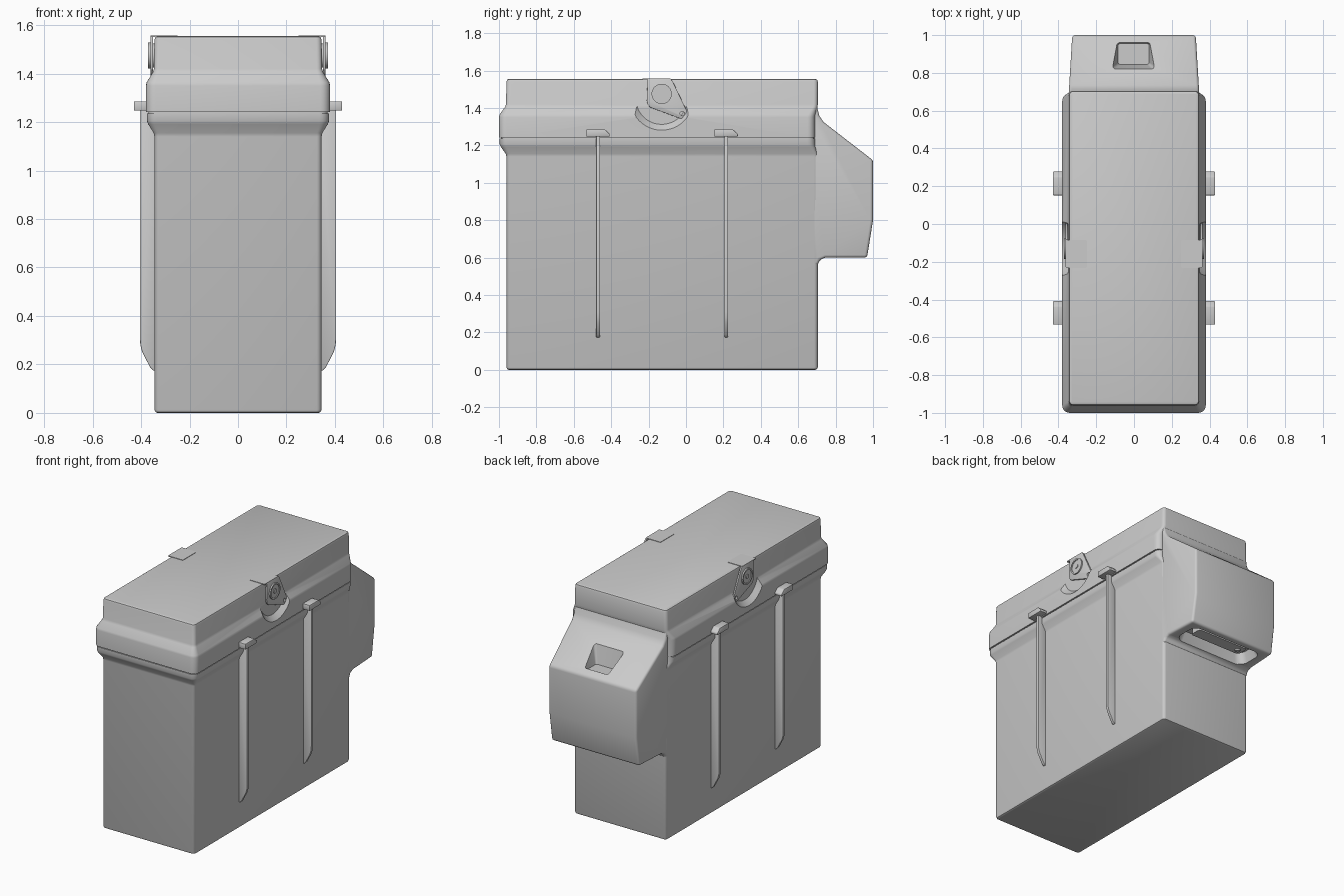
import bpy, bmesh, math
from mathutils import Matrix

if "Cube" in bpy.data.objects:
    bpy.data.objects.remove(bpy.data.objects["Cube"])


def finish(name, bm, bevel=0.0, segs=2, mirror=False, cutters=(), angle=35):
    bmesh.ops.recalc_face_normals(bm, faces=bm.faces[:])
    me = bpy.data.meshes.new(name)
    bm.to_mesh(me)
    bm.free()
    ob = bpy.data.objects.new(name, me)
    bpy.context.collection.objects.link(ob)
    if bevel:
        m = ob.modifiers.new("bevel", 'BEVEL')
        m.width, m.segments, m.limit_method = bevel, segs, 'ANGLE'
        m.angle_limit = math.radians(25)
    if mirror:
        ob.modifiers.new("mirror", 'MIRROR').use_mirror_merge = False
    for c in cutters:
        m = ob.modifiers.new("cut", 'BOOLEAN')
        m.object, m.operation, m.solver = c, 'DIFFERENCE', 'EXACT'
    bpy.ops.object.select_all(action='DESELECT')
    ob.select_set(True)
    bpy.context.view_layer.objects.active = ob
    bpy.ops.object.convert(target='MESH')
    bpy.ops.object.shade_smooth_by_angle(angle=math.radians(angle))
    return ob


def loft(rings):
    """Stack of rounded rectangles: (z, x0, x1, y0, y1, corner radius)."""
    bm = bmesh.new()
    n, prev = 5, None
    for z, x0, x1, y0, y1, r in rings:
        ring = []
        corners = ((x1 - r, y1 - r), (x0 + r, y1 - r), (x0 + r, y0 + r), (x1 - r, y0 + r))
        for k, (cx, cy) in enumerate(corners):
            for i in range(n + 1):
                a = math.pi / 2 * (k + i / n)
                ring.append(bm.verts.new((cx + r * math.cos(a), cy + r * math.sin(a), z)))
        if prev:
            for i in range(len(ring)):
                j = (i + 1) % len(ring)
                bm.faces.new((prev[i], prev[j], ring[j], ring[i]))
        else:
            bm.faces.new(ring)
        prev = ring
    bm.faces.new(prev)
    return bm


def shell(rings):
    return loft([(z, -hx, hx, y0, y1, r) for z, hx, y0, y1, r in rings])


def prism(pts, a, b, axis):
    """2D outline extruded along x (points are y,z) or y (points are x,z)."""
    bm = bmesh.new()
    put = (lambda p, t: (t, p[0], p[1])) if axis == 'x' else (lambda p, t: (p[0], t, p[1]))
    lo, hi = ([bm.verts.new(put(p, t)) for p in pts] for t in (a, b))
    bm.faces.new(lo)
    bm.faces.new(hi)
    for i in range(len(pts)):
        j = (i + 1) % len(pts)
        bm.faces.new((lo[i], lo[j], hi[j], hi[i]))
    return bm


def disc(x0, x1, y, z, r0, r1=None, segs=32):
    """Cylinder or cone lying along x."""
    bm = bmesh.new()
    mat = Matrix.Translation(((x0 + x1) / 2, y, z)) @ Matrix.Rotation(math.pi / 2, 4, 'Y')
    bmesh.ops.create_cone(bm, cap_ends=True, segments=segs, radius1=r0,
                          radius2=r0 if r1 is None else r1, depth=x1 - x0, matrix=mat)
    return bm


# Main body with a flared rim
finish("body", shell([
    (0.0, 0.333, -0.948, 0.693, 0.012), (0.004, 0.341, -0.956, 0.701, 0.018),
    (0.014, 0.345, -0.96, 0.705, 0.02), (1.14, 0.345, -0.96, 0.705, 0.02),
    (1.155, 0.348, -0.964, 0.705, 0.022), (1.192, 0.371, -0.99, 0.692, 0.035),
    (1.205, 0.376, -0.996, 0.69, 0.04), (1.236, 0.376, -0.996, 0.69, 0.04)]))
finish("seam", shell([(1.23, 0.37, -0.99, 0.685, 0.035), (1.25, 0.37, -0.99, 0.685, 0.035)]))

# Lid with round recesses for the latches
recesses = [finish("recess_cutter", disc(0.349, 0.401, -0.13, 1.45, 0.138, 0.19, 48), mirror=True)]
recesses[0].hide_render = True
finish("lid", shell([
    (1.242, 0.38, -1.0, 0.69, 0.04), (1.35, 0.38, -1.0, 0.69, 0.04),
    (1.364, 0.377, -0.997, 0.692, 0.038), (1.405, 0.352, -0.968, 0.703, 0.025),
    (1.42, 0.347, -0.962, 0.705, 0.022), (1.54, 0.345, -0.96, 0.705, 0.022),
    (1.551, 0.341, -0.956, 0.701, 0.018), (1.555, 0.332, -0.947, 0.692, 0.012)]),
    cutters=recesses)

# Rear housing with a pocket in its slope and a hand recess underneath
pocket = finish("pocket_cutter", loft([
    (1.135, -0.085, 0.08, 0.845, 0.955, 0.012), (1.30, -0.125, 0.12, 0.812, 1.01, 0.02)]))
hand_cut = finish("hand_recess_cutter", loft([
    (0.55, -0.29, 0.29, 0.725, 0.94, 0.06), (0.67, -0.25, 0.25, 0.75, 0.91, 0.05)]))
for c in (pocket, hand_cut):
    c.hide_render = True
side = [(0.62, 0.56), (0.705, 0.56), (0.715, 0.588), (0.745, 0.6), (0.968, 0.6), (1.0, 0.8),
        (1.0, 1.12), (0.735, 1.325), (0.712, 1.36), (0.70, 1.41), (0.62, 1.41)]
bm = prism(side, -1, 1, 'x')
for v in bm.verts:
    v.co.x *= 0.345 - max(0, v.co.y - 0.70) * 0.06
finish("rear_housing", bm, bevel=0.022, segs=3, cutters=(pocket, hand_cut))

# Plate and screw inside the hand recess
finish("recess_plate", loft([(0.625, -0.19, 0.2, 0.80, 0.885, 0.02),
                             (0.675, -0.19, 0.2, 0.80, 0.885, 0.02)]))
bm = bmesh.new()
bmesh.ops.create_cone(bm, cap_ends=True, segments=20, radius1=0.016, radius2=0.02, depth=0.012,
                      matrix=Matrix.Translation((-0.15, 0.842, 0.622)))
finish("recess_screw", bm)

# Side ribs with clips over the seam
rib = [(0.33, 0.17), (0.35, 0.175), (0.362, 0.187), (0.395, 0.25), (0.403, 0.28),
       (0.405, 0.31), (0.405, 1.25), (0.33, 1.25)]
for i, y in enumerate((-0.47, 0.215)):
    finish(f"side_rib_{i + 1}", prism(rib, y - 0.01, y + 0.01, 'y'), bevel=0.003, mirror=True)
    clip = [(y - 0.063, 1.247), (y - 0.063, 1.286), (y + 0.035, 1.286),
            (y + 0.062, 1.262), (y + 0.062, 1.247)]
    finish(f"clip_{i + 1}", prism(clip, 0.36, 0.43, 'x'), bevel=0.005, mirror=True)

# Latches: plate, top tab, pivot and pin
holes = [finish("pin_cutter", disc(0.34, 0.38, -0.02, 1.37, 0.012), mirror=True)]
holes[0].hide_render = True
plate = [(-0.205, 1.557), (-0.082, 1.557), (-0.07, 1.54), (0.004, 1.385), (0.005, 1.36),
         (-0.008, 1.344), (-0.028, 1.342), (-0.19, 1.402), (-0.205, 1.418), (-0.21, 1.44)]
finish("latch_plate", prism(plate, 0.351, 0.362, 'x'), bevel=0.002, mirror=True, cutters=holes)
finish("latch_mount", disc(0.335, 0.353, -0.13, 1.475, 0.05), mirror=True)
finish("latch_tab", loft([(1.552, 0.25, 0.362, -0.232, -0.085, 0.006),
                          (1.558, 0.25, 0.362, -0.232, -0.085, 0.006)]), mirror=True)
ring_cut = finish("pivot_cutter", disc(0.366, 0.39, -0.13, 1.475, 0.044), mirror=True)
ring_cut.hide_render = True
finish("latch_pivot_ring", disc(0.355, 0.371, -0.13, 1.475, 0.054), mirror=True, cutters=[ring_cut])
finish("latch_pivot_pin", disc(0.36, 0.371, -0.13, 1.475, 0.015), mirror=True)

# Remove the cutters now that the booleans are applied
for ob in [o for o in bpy.data.objects if o.name.endswith("_cutter")]:
    bpy.data.objects.remove(ob)
